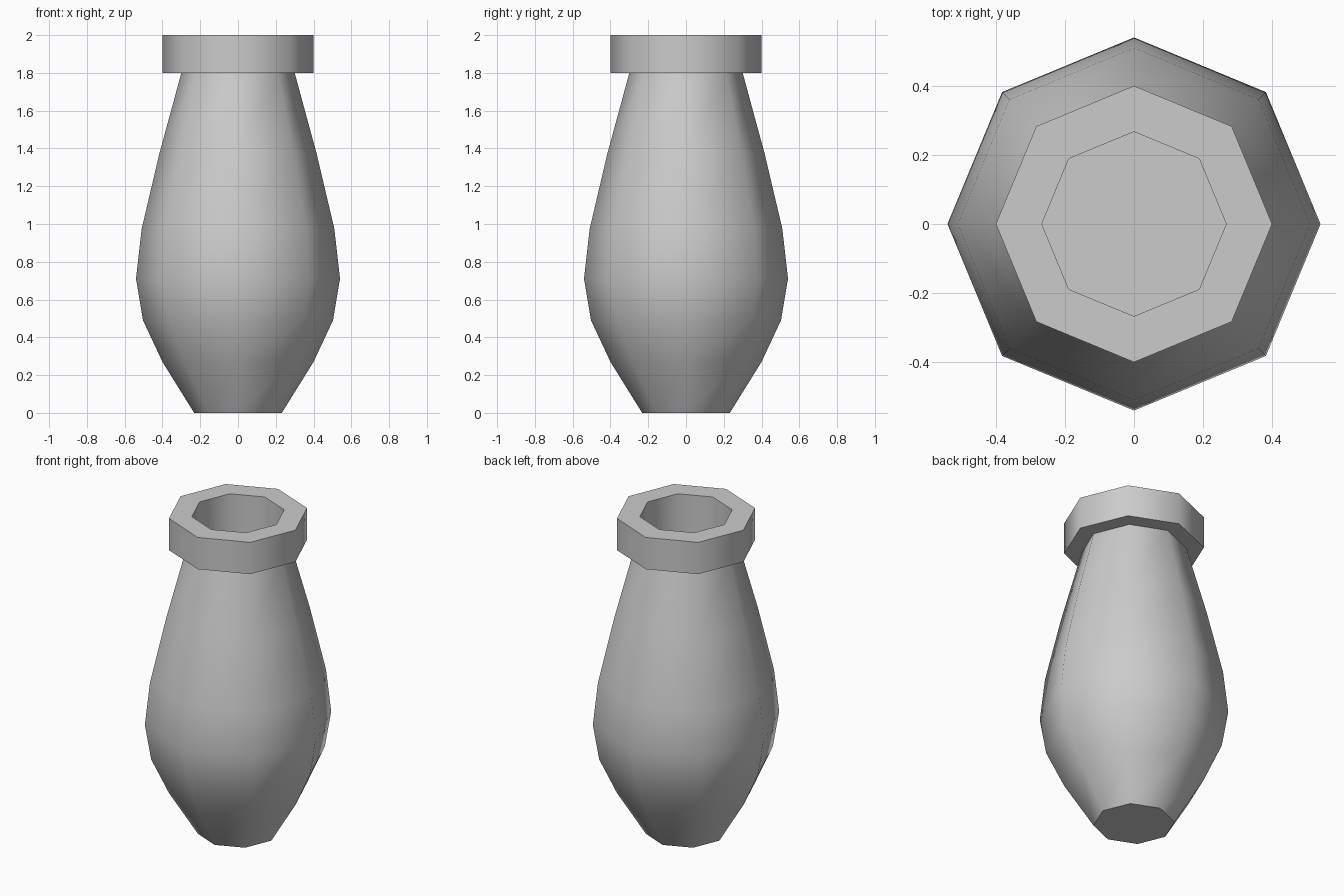
import bpy, bmesh, math

if "Cube" in bpy.data.objects:
    bpy.data.objects.remove(bpy.data.objects["Cube"])

SIDES = 8


def lathe(name, profile):
    """Spin (radius, z) points into a closed eight-sided solid capped at both ends."""
    bm = bmesh.new()
    rings = []
    for r, z in profile:
        rings.append([bm.verts.new((r * math.cos(i * math.tau / SIDES),
                                    r * math.sin(i * math.tau / SIDES), z))
                      for i in range(SIDES)])
    for low, high in zip(rings, rings[1:]):
        for i in range(SIDES):
            j = (i + 1) % SIDES
            bm.faces.new((low[i], low[j], high[j], high[i]))
    bm.faces.new(rings[0][::-1])
    bm.faces.new(rings[-1])
    bmesh.ops.recalc_face_normals(bm, faces=bm.faces)
    mesh = bpy.data.meshes.new(name)
    bm.to_mesh(mesh)
    bm.free()
    obj = bpy.data.objects.new(name, mesh)
    bpy.context.collection.objects.link(obj)
    bpy.ops.object.select_all(action='DESELECT')
    obj.select_set(True)
    bpy.context.view_layer.objects.active = obj
    bpy.ops.object.shade_smooth_by_angle(angle=math.radians(50))
    return obj


# Rounded belly from foot to neck
belly = [(0.232, 0.0), (0.40, 0.27), (0.503, 0.49), (0.54, 0.71),
         (0.51, 0.975), (0.417, 1.37), (0.30, 1.80)]
# Overhanging collar
collar = [(0.40, 1.80), (0.40, 2.0)]
# Straight well inside the mouth
well = [(0.267, 2.0), (0.267, 0.6)]

lathe("vase", belly + collar + well)
